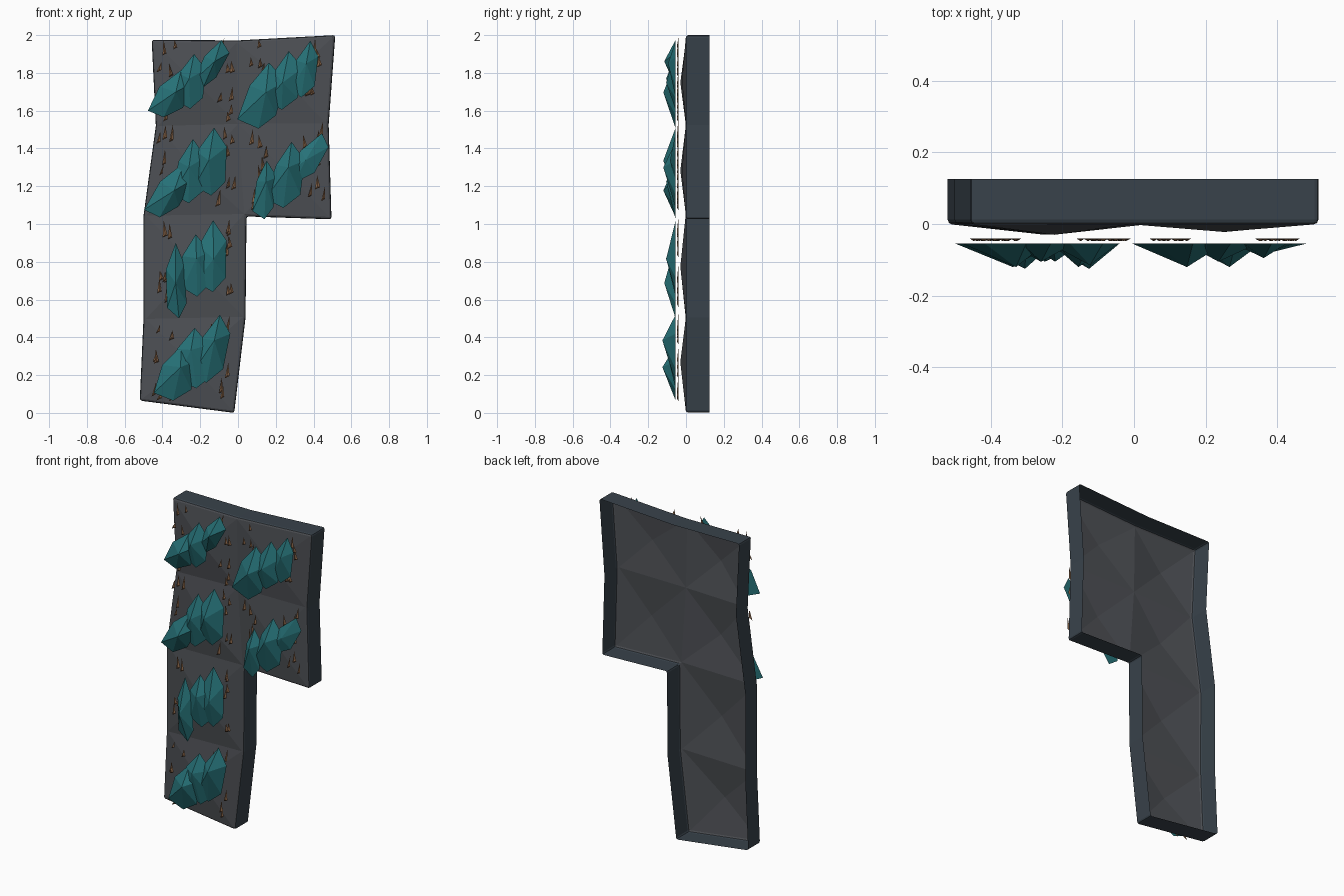
import bpy, bmesh, random
from mathutils import Vector

if "Cube" in bpy.data.objects:
    bpy.data.objects.remove(bpy.data.objects["Cube"])

random.seed(4)


def material(name, rgb):
    m = bpy.data.materials.new(name)
    m.diffuse_color = (*rgb, 1)
    m.use_nodes = True
    m.node_tree.nodes["Principled BSDF"].inputs["Base Color"].default_value = m.diffuse_color
    return m


def make_object(name, bm, *mats):
    me = bpy.data.meshes.new(name)
    bm.to_mesh(me)
    bm.free()
    for m in mats:
        me.materials.append(m)
    ob = bpy.data.objects.new(name, me)
    bpy.context.collection.objects.link(ob)
    return ob


face_mat = material("slate_face", (0.075, 0.08, 0.09))
side_mat = material("slate_side", (0.04, 0.055, 0.07))
teal = material("teal", (0.02, 0.17, 0.19))
tan = material("tan", (0.25, 0.13, 0.065))

# Slab: jittered grid of cells, open at the back
grid = {(0, 0): (-.52, .065), (1, 0): (-.02, 0), (0, 1): (-.50, .505), (1, 1): (.04, .505),
        (0, 2): (-.50, 1.045), (1, 2): (.045, 1.04), (2, 2): (.495, 1.025),
        (0, 3): (-.435, 1.52), (1, 3): (0, 1.53), (2, 3): (.48, 1.525),
        (0, 4): (-.457, 1.975), (1, 4): (0, 1.972), (2, 4): (.515, 2.0)}
cells = [(0, 0), (0, 1), (0, 2), (1, 2), (0, 3), (1, 3)]
bm = bmesh.new()
vert = {k: bm.verts.new((x, 0, z)) for k, (x, z) in grid.items()}
centres = []
for i, j in cells:
    ring = [vert[k] for k in ((i, j), (i + 1, j), (i + 1, j + 1), (i, j + 1))]
    c = sum((v.co for v in ring), Vector()) / 4
    c.y = -.022 if i else -.03
    centres.append(c)
    tip = bm.verts.new(c)
    for a in range(4):
        bm.faces.new((ring[a], ring[(a + 1) % 4], tip))
rim = [e for e in bm.edges if e.is_boundary]
walls = bmesh.ops.extrude_edge_only(bm, edges=rim)["geom"]
for g in walls:
    if isinstance(g, bmesh.types.BMVert):
        g.co.y = .125
    elif isinstance(g, bmesh.types.BMFace):
        g.material_index = 1
bmesh.ops.recalc_face_normals(bm, faces=bm.faces)
bm.normal_update()
if min(bm.faces, key=lambda f: f.calc_center_median().y).normal.y > 0:
    bmesh.ops.reverse_faces(bm, faces=bm.faces)
slab = make_object("slab", bm, face_mat, side_mat)
bev = slab.modifiers.new("edge_bevel", "BEVEL")
bev.width, bev.segments, bev.angle_limit = .012, 2, .7

# Crystals: x, z, width, height, lean, depth
crystals = [
    (-.325, .21, .20, .29, .02, .07), (-.235, .29, .19, .32, -.01, .05), (-.14, .34, .16, .36, .03, .07),
    (-.33, .70, .11, .40, -.01, .06), (-.23, .78, .16, .33, -.01, .05), (-.14, .83, .16, .38, .0, .05),
    (-.355, 1.18, .19, .29, .07, .065), (-.255, 1.28, .17, .34, .01, .05), (-.145, 1.33, .19, .36, .0, .065),
    (.14, 1.18, .13, .31, .01, .05), (.255, 1.26, .18, .35, .03, .065), (.37, 1.35, .17, .26, .07, .03),
    (-.35, 1.69, .18, .25, .05, .065), (-.245, 1.755, .16, .29, .01, .05), (-.14, 1.85, .13, .25, .05, .06),
    (.13, 1.68, .22, .35, .03, .065), (.25, 1.76, .18, .31, .02, .05), (.35, 1.82, .13, .30, .02, .04)]
outline = [(.05, .5), (.5, .22), (.46, -.3), (.05, -.5), (-.48, -.36), (-.4, .15)]
bm = bmesh.new()
for x, z, w, h, lean, depth in crystals:
    def at(u, v, y):
        return bm.verts.new((x + u * w + v * 2 * lean, y, z + v * h))
    ring = [at(u + random.uniform(-.06, .06), v, -.055) for u, v in outline]
    tip = at(random.uniform(-.1, .1), random.uniform(-.05, .15), -.055 - depth)
    for a in range(6):
        bm.faces.new((ring[a - 1], tip, ring[a]))
    bm.faces.new(ring)
bmesh.ops.recalc_face_normals(bm, faces=bm.faces)
make_object("crystals", bm, teal)

# Thin slivers scattered around each cluster
bm = bmesh.new()
for c in centres:
    for n in range(16):
        side = (-1, 1)[n % 2]
        x = c.x + side * random.uniform(.10, .20)
        z = c.z + random.uniform(-.22, .18)
        w, h, lean = random.uniform(.01, .014), random.uniform(.05, .09), random.uniform(-.01, .015)
        left, right, top, mid = [bm.verts.new(p) for p in (
            (x - w, -.041, z), (x + w, -.041, z + .012), (x + lean, -.041, z + h), (x, -.048, z + .015))]
        for f in ((left, right, mid), (right, top, mid), (top, left, mid), (left, top, right)):
            bm.faces.new(f)
bmesh.ops.recalc_face_normals(bm, faces=bm.faces)
make_object("slivers", bm, tan)
